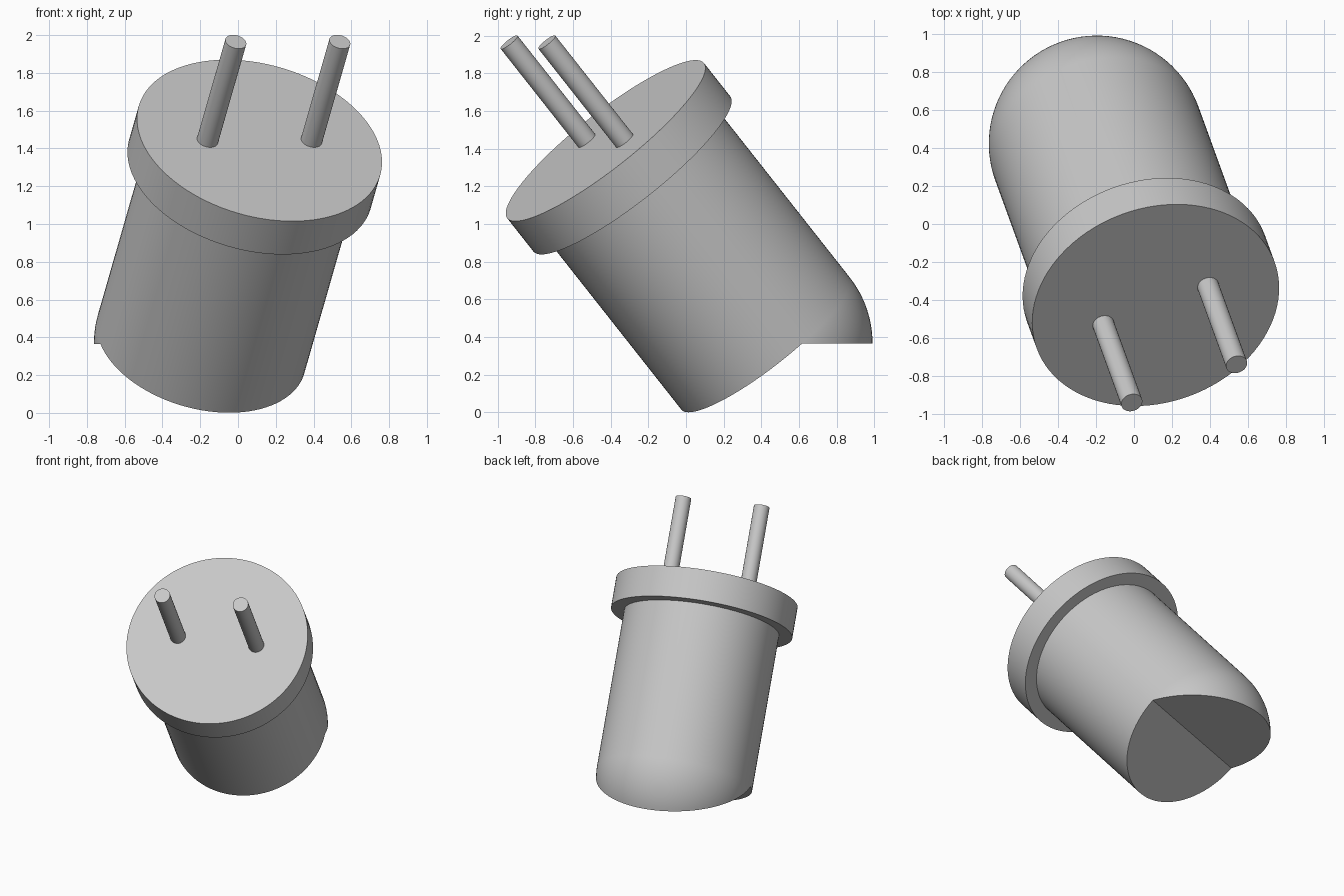
import bpy
import bmesh
from math import radians, pi, sin, cos
from mathutils import Matrix, Euler

cube = bpy.data.objects.get("Cube")
if cube:
    bpy.data.objects.remove(cube, do_unlink=True)

TILT = radians(40)
SEG = 96            # sides of the round parts
R_BODY = 0.568
R_FLANGE = 0.665
R_PIN = 0.057
TOP = 1.405         # flange top, measured along the axis from the dome centre
FLANGE = 0.23
PIN_LEN = 0.682

# Everything is built upright around the dome centre, then tilted into place
PLACE = Matrix.Translation((-0.195, 0.422, 0.366)) @ Euler((TILT, 0, radians(20))).to_matrix().to_4x4()

grey = bpy.data.materials.new("plain grey")
grey.use_nodes = True
GREY = (0.57, 0.57, 0.57, 1)
grey.diffuse_color = GREY
grey.node_tree.nodes["Principled BSDF"].inputs["Base Color"].default_value = GREY


def finish(name, bm):
    bmesh.ops.remove_doubles(bm, verts=bm.verts, dist=1e-5)
    bmesh.ops.recalc_face_normals(bm, faces=bm.faces)
    mesh = bpy.data.meshes.new(name)
    bm.to_mesh(mesh)
    bm.free()
    mesh.materials.append(grey)
    obj = bpy.data.objects.new(name, mesh)
    bpy.context.collection.objects.link(obj)
    obj.matrix_world = PLACE
    bpy.ops.object.select_all(action="DESELECT")
    obj.select_set(True)
    bpy.context.view_layer.objects.active = obj
    bpy.ops.object.shade_smooth_by_angle(angle=radians(30))


def cylinder(name, radius, low, high, x=0, sides=SEG):
    bm = bmesh.new()
    bmesh.ops.create_cone(bm, cap_ends=True, segments=sides, radius1=radius, radius2=radius,
                          depth=high - low, matrix=Matrix.Translation((x, 0, (low + high) / 2)))
    finish(name, bm)


# Body: round wall, half a flat end, and a dome wedge cut level with the ground
bm = bmesh.new()


def ring(z):
    return [bm.verts.new((R_BODY * cos(2 * pi * i / SEG), R_BODY * sin(2 * pi * i / SEG), z))
            for i in range(SEG)]


def dome_arc(phi):
    pts = [pi * i / (SEG // 2) for i in range(SEG // 2 + 1)]
    return [bm.verts.new((R_BODY * cos(t), R_BODY * sin(t) * cos(phi), -R_BODY * sin(t) * sin(phi)))
            for t in pts]


low, high = ring(0), ring(TOP - FLANGE + 0.03)
for i in range(SEG):
    j = (i + 1) % SEG
    bm.faces.new((low[i], low[j], high[j], high[i]))
bm.faces.new(high)
bm.faces.new(low[SEG // 2:] + low[:1])

STEPS = 16
arcs = [dome_arc(TILT * k / STEPS) for k in range(STEPS + 1)]
for a, b in zip(arcs, arcs[1:]):
    for i in range(SEG // 2):
        bm.faces.new((a[i], a[i + 1], b[i + 1], b[i]))
bm.faces.new(arcs[-1])
finish("body", bm)

# Flange and the two pins
cylinder("flange", R_FLANGE, TOP - FLANGE, TOP)
for side, name in ((-1, "right_pin"), (1, "left_pin")):
    cylinder(name, R_PIN, TOP - 0.05, TOP + PIN_LEN, side * 0.293, 32)
